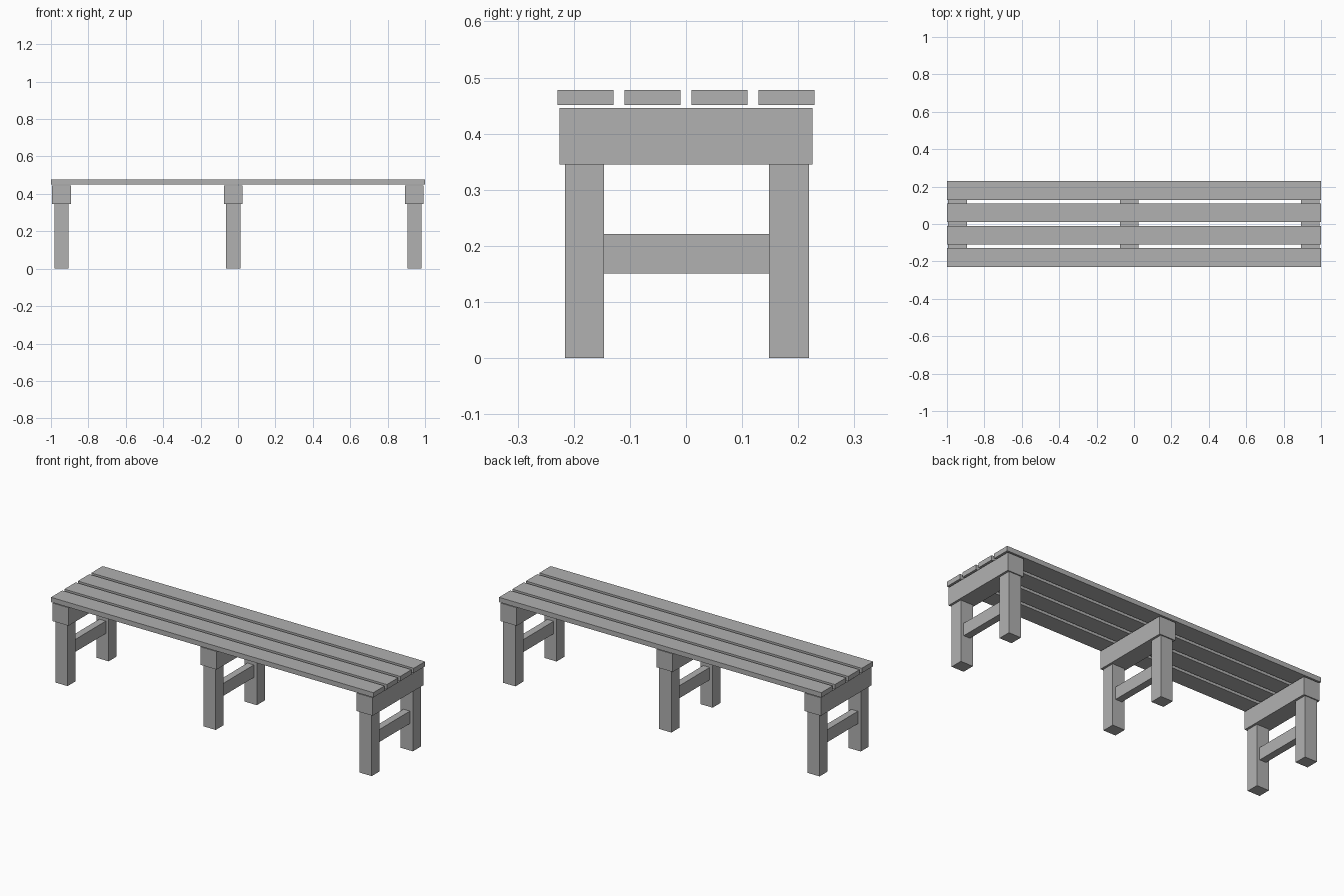
import bpy

if "Cube" in bpy.data.objects:
    bpy.data.objects.remove(bpy.data.objects["Cube"])

grey = bpy.data.materials.new("dark_grey")
grey.diffuse_color = (0.44, 0.44, 0.44, 1)
grey.use_nodes = True
grey.node_tree.nodes["Principled BSDF"].inputs["Base Color"].default_value = grey.diffuse_color


def box(name, x, y, z):
    """Add a box from (min, max) ranges on each axis."""
    bpy.ops.mesh.primitive_cube_add(
        size=1, location=[(a + b) / 2 for a, b in (x, y, z)])
    ob = bpy.context.object
    ob.name = name
    ob.scale = [b - a for a, b in (x, y, z)]
    bpy.ops.object.transform_apply(location=False, rotation=False, scale=True)
    ob.data.materials.append(grey)
    return ob


# Four seat slats
for i in range(4):
    y = -0.179 + 0.1193 * i
    box(f"seat_slat_{i + 1}", (-1, 1), (y - 0.05, y + 0.05), (0.451, 0.478))

# Three trestle frames: cross beam, two legs and a stretcher
for side, x in (("left", -0.944), ("middle", -0.025), ("right", 0.943)):
    box(f"{side}_cross_beam", (x - 0.05, x + 0.05), (-0.225, 0.225), (0.345, 0.446))
    leg_x = (x - 0.038, x + 0.038)
    box(f"{side}_front_leg", leg_x, (-0.216, -0.146), (0, 0.345))
    box(f"{side}_back_leg", leg_x, (0.148, 0.219), (0, 0.345))
    box(f"{side}_stretcher", (x - 0.02, x + 0.02), (-0.146, 0.148), (0.151, 0.221))
